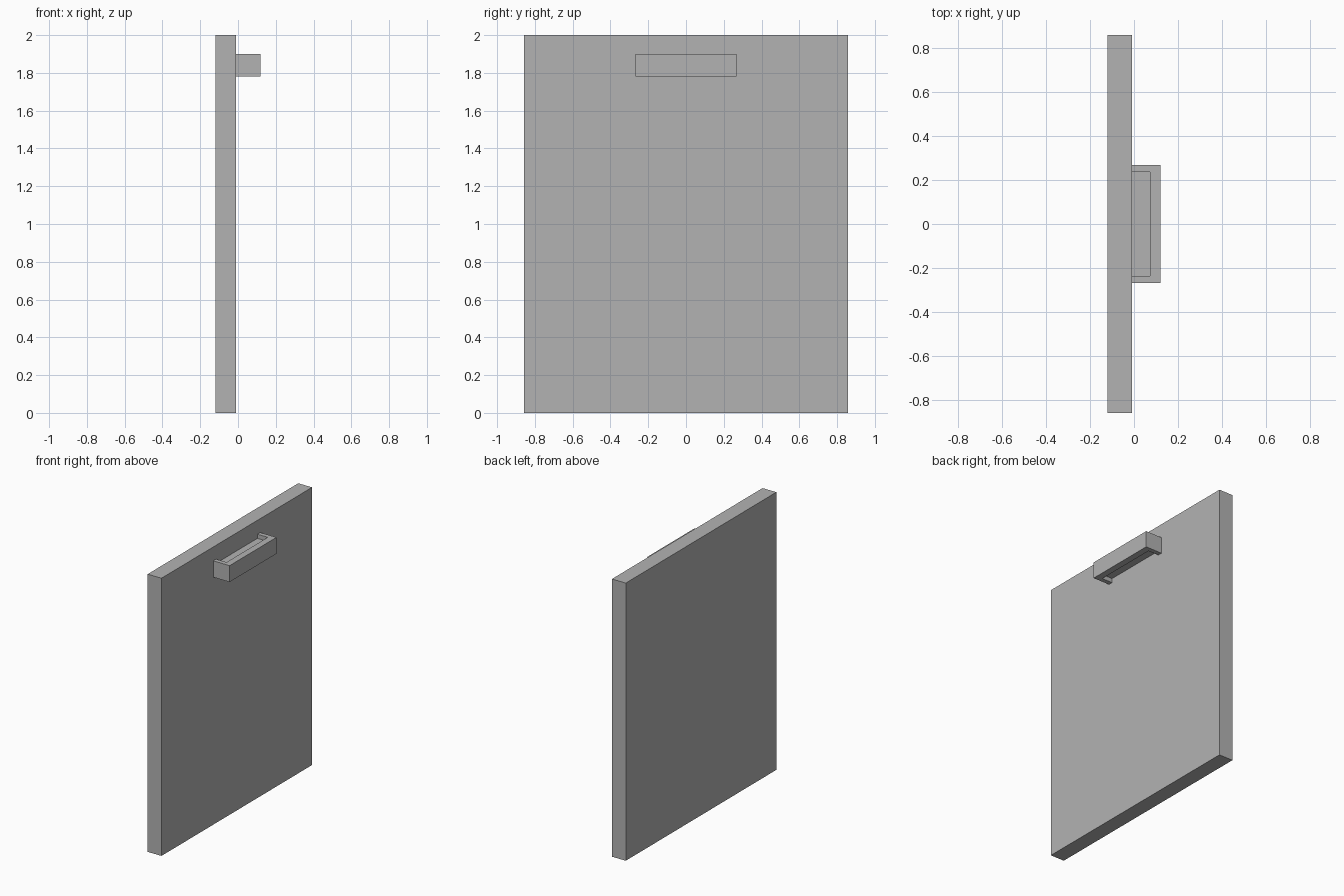
import bpy
import bmesh

cube = bpy.data.objects.get("Cube")
if cube:
    bpy.data.objects.remove(cube, do_unlink=True)

grey = bpy.data.materials.new("plain_grey")
grey.use_nodes = True
colour = (0.45, 0.45, 0.45, 1)
grey.diffuse_color = colour
grey.node_tree.nodes["Principled BSDF"].inputs["Base Color"].default_value = colour


def prism(name, outline, bottom, top):
    """Extrude a counter-clockwise xy outline between two heights."""
    bm = bmesh.new()
    face = bm.faces.new([bm.verts.new((x, y, bottom)) for x, y in outline])
    raised = bmesh.ops.extrude_face_region(bm, geom=[face])["geom"]
    verts = [v for v in raised if isinstance(v, bmesh.types.BMVert)]
    bmesh.ops.translate(bm, verts=verts, vec=(0, 0, top - bottom))
    bmesh.ops.recalc_face_normals(bm, faces=bm.faces)
    mesh = bpy.data.meshes.new(name)
    bm.to_mesh(mesh)
    bm.free()
    mesh.materials.append(grey)
    obj = bpy.data.objects.new(name, mesh)
    bpy.context.collection.objects.link(obj)
    return obj


def rectangle(x0, x1, half):
    return [(x0, -half), (x1, -half), (x1, half), (x0, half)]


back, face_x, grip_in, grip_out = -0.12, -0.01, 0.073, 0.12
half_out, half_in = 0.267, 0.235
low, high, recess = 1.782, 1.9, 0.03

# Flat door or drawer panel
prism("front_panel", rectangle(back, face_x, 0.857), 0, 2)

# Handle: bracket-shaped rim with a thinner web, recessed above and below
rim = rectangle(face_x, grip_out, half_out)
rim += reversed(rectangle(face_x, grip_in, half_in))
prism("handle_rim", rim, low, high)
prism("handle_web", rectangle(face_x, grip_in, half_in), low + recess, high - recess)
